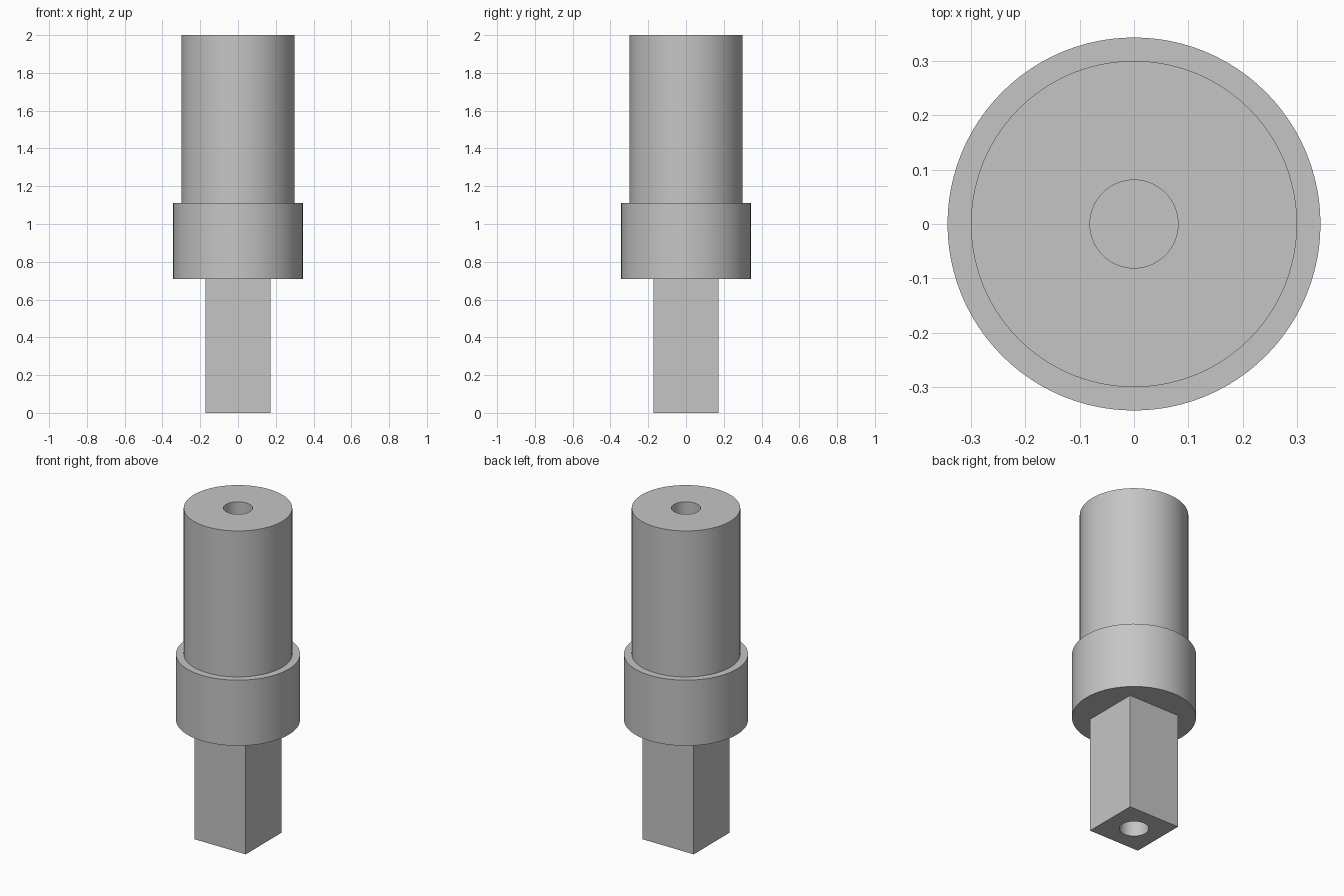
import bpy
import bmesh
import math

SEGMENTS = 96
HOLE_RADIUS = 0.081
HOLE_DEPTH = 0.35
COLLAR_BOTTOM, COLLAR_TOP, HEIGHT = 0.71, 1.11, 2.0

default = bpy.data.objects.get("Cube")
if default:
    bpy.data.objects.remove(default, do_unlink=True)

# Plain grey metal
grey = bpy.data.materials.new("grey_metal")
grey.use_nodes = True
colour = (0.56, 0.56, 0.56, 1)
grey.diffuse_color = colour
grey.node_tree.nodes["Principled BSDF"].inputs["Base Color"].default_value = colour


def add_object(name, bm):
    bmesh.ops.recalc_face_normals(bm, faces=bm.faces)
    mesh = bpy.data.meshes.new(name)
    bm.to_mesh(mesh)
    bm.free()
    mesh.materials.append(grey)
    obj = bpy.data.objects.new(name, mesh)
    bpy.context.collection.objects.link(obj)
    return obj


def shade(obj):
    bpy.ops.object.select_all(action="DESELECT")
    obj.select_set(True)
    bpy.context.view_layer.objects.active = obj
    bpy.ops.object.shade_smooth_by_angle(angle=math.radians(30))


def lathe(name, profile):
    """Revolve an (r, z) profile around the z axis."""
    bm = bmesh.new()
    verts = [bm.verts.new((r, 0, z)) for r, z in profile]
    edges = [bm.edges.new(pair) for pair in zip(verts, verts[1:])]
    bmesh.ops.spin(bm, geom=verts + edges, axis=(0, 0, 1), cent=(0, 0, 0),
                   angle=math.tau, steps=SEGMENTS)
    bmesh.ops.remove_doubles(bm, verts=bm.verts, dist=0.0001)
    return add_object(name, bm)


# Upper pin and wider collar, with a blind centre hole in the top
pin = lathe("pin_and_collar", [
    (0, HEIGHT - HOLE_DEPTH), (HOLE_RADIUS, HEIGHT - HOLE_DEPTH),
    (HOLE_RADIUS, HEIGHT), (0.3, HEIGHT), (0.3, COLLAR_TOP),
    (0.343, COLLAR_TOP), (0.343, COLLAR_BOTTOM), (0, COLLAR_BOTTOM)])
shade(pin)

# Square shank
bm = bmesh.new()
bmesh.ops.create_cube(bm, size=1)
bmesh.ops.scale(bm, vec=(0.345, 0.345, COLLAR_BOTTOM), verts=bm.verts)
bmesh.ops.translate(bm, vec=(0, 0, COLLAR_BOTTOM / 2), verts=bm.verts)
shank = add_object("square_shank", bm)

# Blind centre hole in the bottom of the shank
cutter = lathe("hole_cutter", [
    (0, -0.1), (HOLE_RADIUS, -0.1), (HOLE_RADIUS, HOLE_DEPTH), (0, HOLE_DEPTH)])
cutter.hide_render = True
cut = shank.modifiers.new("hole", "BOOLEAN")
cut.operation = "DIFFERENCE"
cut.solver = "EXACT"
cut.object = cutter
bpy.context.view_layer.objects.active = shank
bpy.ops.object.modifier_apply(modifier=cut.name)
bpy.data.objects.remove(cutter, do_unlink=True)
shade(shank)
